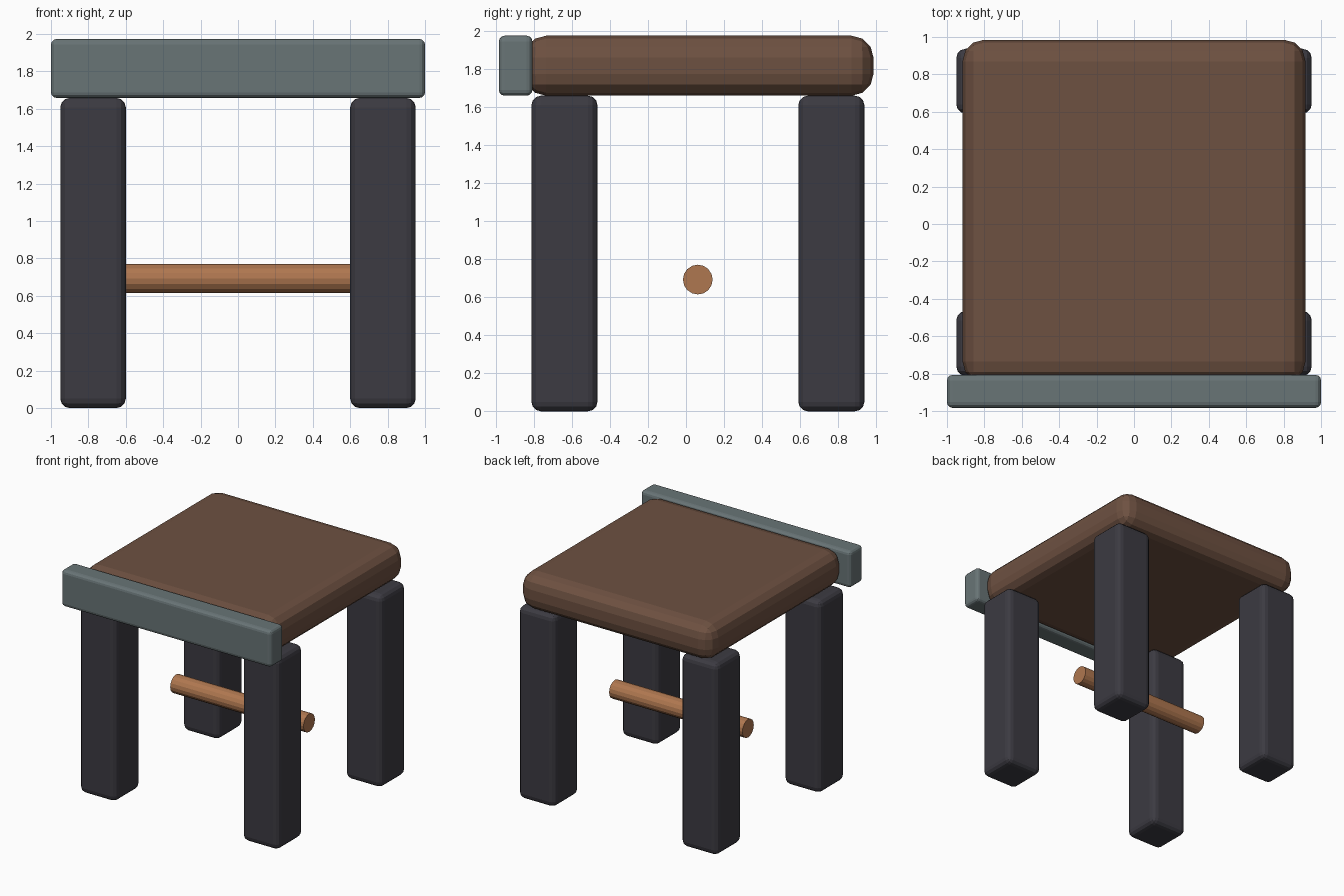
import bpy
import math

if "Cube" in bpy.data.objects:
    bpy.data.objects.remove(bpy.data.objects["Cube"])


def material(name, rgb):
    m = bpy.data.materials.new(name)
    m.diffuse_color = (*rgb, 1.0)
    m.use_nodes = True
    m.node_tree.nodes["Principled BSDF"].inputs["Base Color"].default_value = m.diffuse_color
    return m


BROWN = material("brown upholstery", (0.155, 0.082, 0.053))
GREY = material("grey panel", (0.140, 0.176, 0.182))
DARK = material("dark leg", (0.045, 0.043, 0.054))
WOOD = material("light wood", (0.43, 0.185, 0.080))


def rounded_box(name, lo, hi, radius, mat, segments=3):
    """Box between two corners with rounded edges."""
    bpy.ops.mesh.primitive_cube_add(
        size=1, location=[(a + b) / 2 for a, b in zip(lo, hi)])
    ob = bpy.context.object
    ob.name = name
    ob.scale = [b - a for a, b in zip(lo, hi)]
    bpy.ops.object.transform_apply(location=False, rotation=False, scale=True)
    bevel = ob.modifiers.new("rounded edges", "BEVEL")
    bevel.width = radius
    bevel.segments = segments
    ob.data.materials.append(mat)
    return ob


# Cushioned seat, its front edge tucked into the front panel
rounded_box("seat", (-0.917, -0.85, 1.658), (0.917, 0.985, 1.973), 0.115, BROWN)

# Wide panel across the front
rounded_box("front_panel", (-1, -0.983, 1.658), (1, -0.807, 1.973), 0.03, GREY)

# Four square legs
for row, y0, y1 in (("front", -0.812, -0.465), ("back", 0.59, 0.937)):
    for side, x0, x1 in (("left", -0.95, -0.6), ("right", 0.6, 0.95)):
        rounded_box(f"{row}_{side}_leg", (x0, y0, 0), (x1, y1, 1.658), 0.05, DARK)

# Round cross rung
bpy.ops.mesh.primitive_cylinder_add(
    vertices=16, radius=0.078, depth=1.27, location=(0, 0.062, 0.692),
    rotation=(0, math.pi / 2, 0))
rung = bpy.context.object
rung.name = "cross_rung"
rung.data.materials.append(WOOD)
